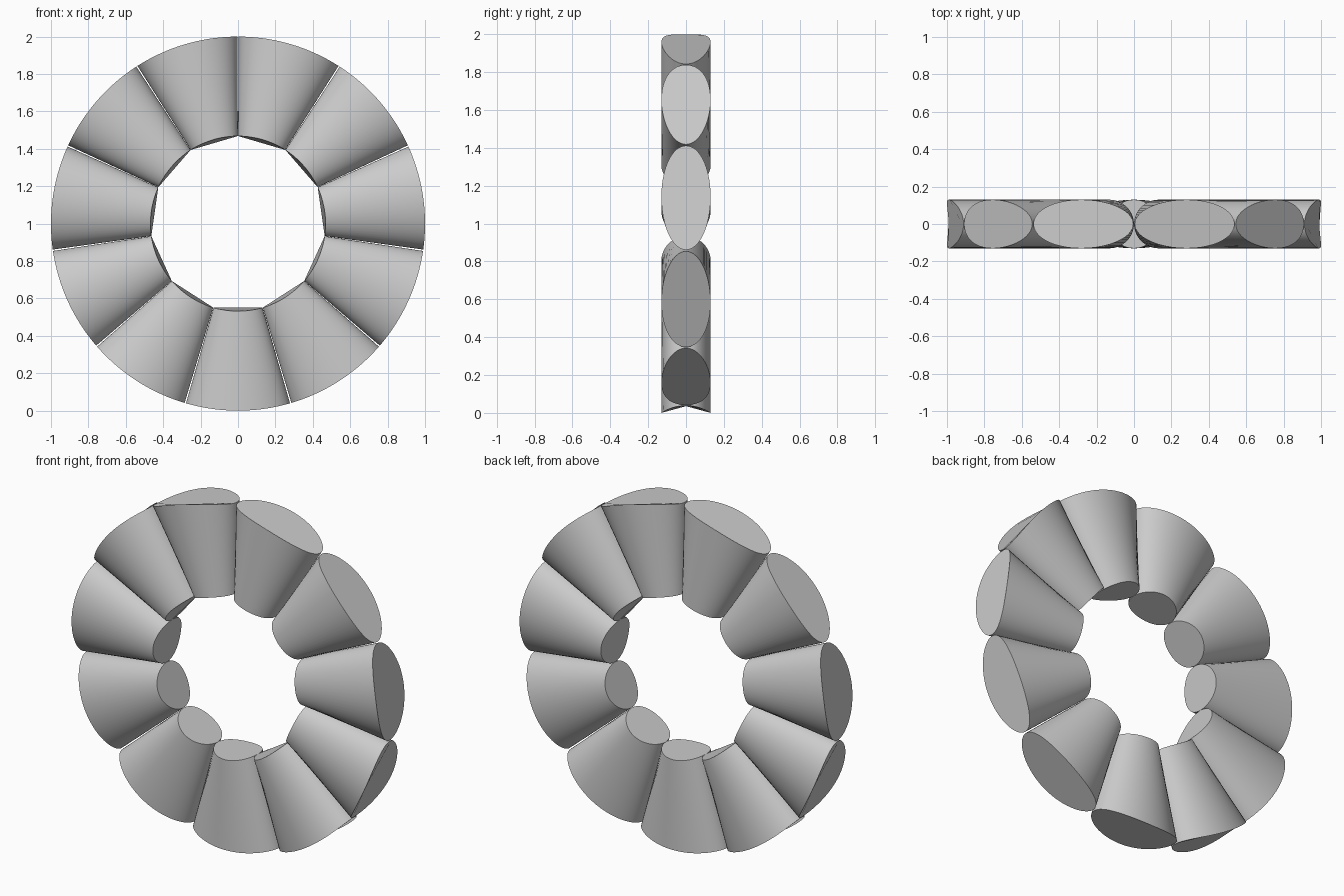
import bpy, bmesh
from math import sin, cos, pi, radians

if "Cube" in bpy.data.objects:
    bpy.data.objects.remove(bpy.data.objects["Cube"])

COUNT = 11            # wedges around the ring
SIDES = 64            # points around each oval section
DEPTH = 0.13          # half thickness along y
CENTRE_Z = 1.0


def wedge_mesh():
    """Tapered oval plug whose ends follow the ring's curve, pointing down."""
    bm = bmesh.new()
    loops = []
    for radius, half in ((0.468, radians(16.3)), (1.0, radians(16.15))):
        loop = []
        for i in range(SIDES):
            t = 2 * pi * i / SIDES
            a = -pi / 2 + half * cos(t)
            loop.append(bm.verts.new((radius * cos(a), DEPTH * sin(t), radius * sin(a))))
        loops.append(loop)
    inner, outer = loops
    # tapered side wall
    for i in range(SIDES):
        j = (i + 1) % SIDES
        bm.faces.new((inner[i], inner[j], outer[j], outer[i])).smooth = True
    # end caps
    bm.faces.new(inner)
    bm.faces.new(outer)
    bmesh.ops.recalc_face_normals(bm, faces=bm.faces)
    for e in bm.edges:
        if any(len(f.verts) > 4 for f in e.link_faces):
            e.smooth = False
    mesh = bpy.data.meshes.new("ring_wedge")
    bm.to_mesh(mesh)
    bm.free()
    return mesh


# ring of identical wedges, the first one at the bottom
mesh = wedge_mesh()
for k in range(COUNT):
    ob = bpy.data.objects.new(f"ring_wedge_{k + 1}", mesh)
    ob.location = (0, 0, CENTRE_Z)
    ob.rotation_euler = (0, 2 * pi * k / COUNT, 0)
    bpy.context.collection.objects.link(ob)
